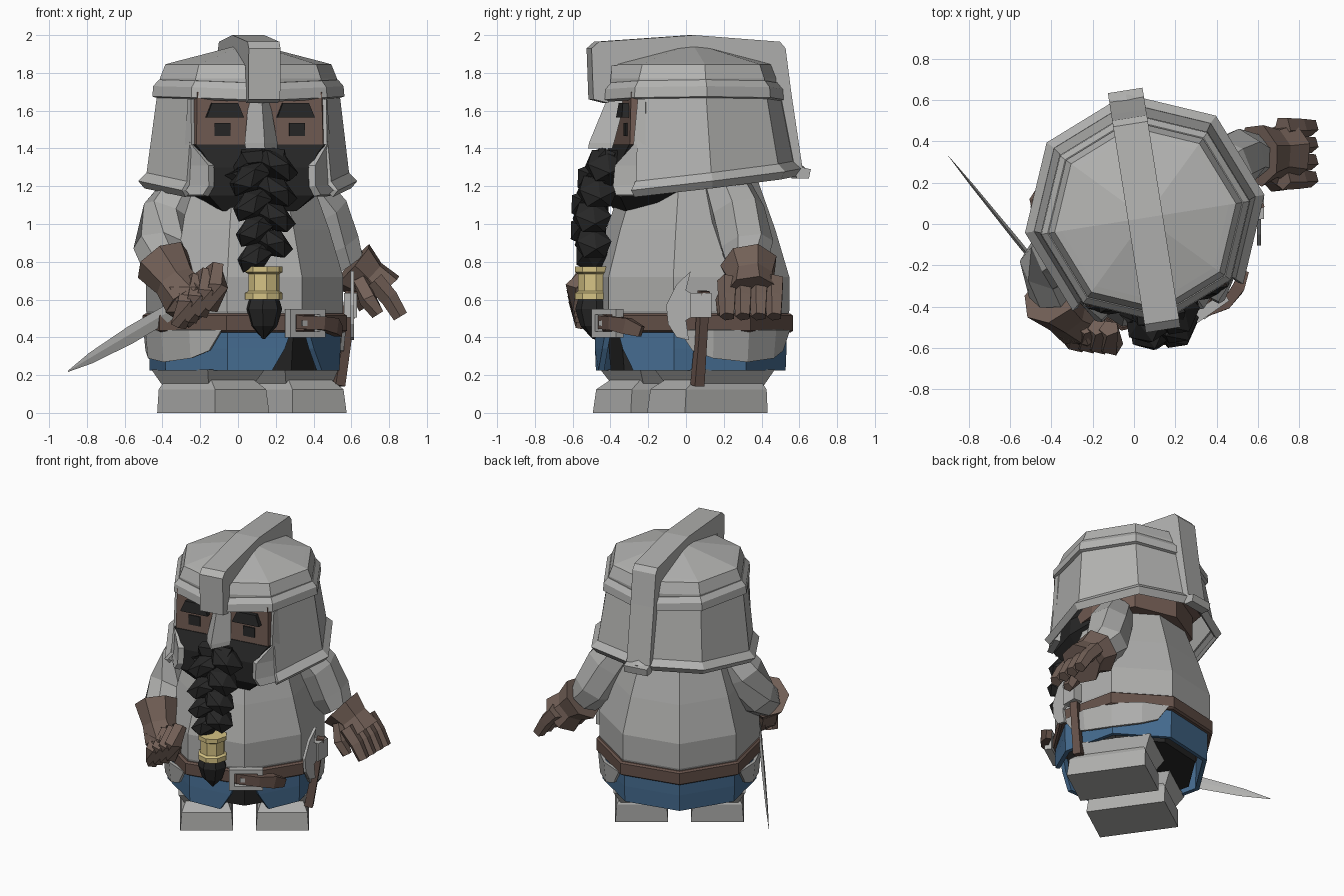
import bpy, bmesh, math
from mathutils import Matrix, Vector

if "Cube" in bpy.data.objects:
    bpy.data.objects.remove(bpy.data.objects["Cube"])


def material(name, r, g, b):
    m = bpy.data.materials.new(name)
    m.diffuse_color = (r, g, b, 1)
    m.use_nodes = True
    m.node_tree.nodes["Principled BSDF"].inputs["Base Color"].default_value = m.diffuse_color
    return m


STEEL = material("grey steel", .45, .45, .44)
CLOTH = material("grey cloth", .42, .42, .41)
BLACK = material("black hair", .02, .02, .02)
SKIN = material("brown skin", .165, .105, .085)
GLOVE = material("glove leather", .17, .117, .095)
LEATHER = material("belt leather", .13, .083, .067)
BLUE = material("blue cloth", .06, .15, .28)
GOLD = material("gold", .66, .54, .23)

WORLD = Matrix()
HEAD = Matrix.Translation((.055, .03, 0)) @ Matrix.Rotation(math.radians(9), 4, 'Z')
BODY = Matrix.Translation((.035, .025, 0)) @ Matrix.Rotation(math.radians(35), 4, 'Z')


def build(name, verts, faces, mat, M=WORLD, thick=0):
    bm = bmesh.new()
    vs = [bm.verts.new(M @ Vector(v)) for v in verts]
    for f in faces:
        bm.faces.new([vs[i] for i in f])
    bmesh.ops.recalc_face_normals(bm, faces=bm.faces)
    me = bpy.data.meshes.new(name)
    bm.to_mesh(me)
    bm.free()
    me.materials.append(mat)
    ob = bpy.data.objects.new(name, me)
    bpy.context.collection.objects.link(ob)
    if thick:
        s = ob.modifiers.new("thickness", 'SOLIDIFY')
        s.thickness, s.offset = thick, 0
    return ob


def loft(name, rings, mat, M=WORLD, closed=True, thick=0):
    """Skin rings of equal length; closed ones are capped, open ones are shells."""
    n = len(rings[0])
    verts = [v for r in rings for v in r]
    faces = [(k * n + i, k * n + (i + 1) % n, (k + 1) * n + (i + 1) % n, (k + 1) * n + i)
             for k in range(len(rings) - 1) for i in range(n if closed else n - 1)]
    if closed:
        faces += [tuple(range(n)), tuple(range(len(verts) - n, len(verts)))]
    return build(name, verts, faces, mat, M, thick)


def arc(r, z, degs=range(0, 360, 45), cx=0, cy=0, zf=lambda x, y: 0):
    out = []
    for d in degs:
        x, y = cx + r * math.cos(math.radians(d)), cy + r * math.sin(math.radians(d))
        out.append((x, y, z + zf(x, y)))
    return out


def turned(name, profile, mat, M=WORLD, cx=0, cy=0, n=8, zf=lambda x, y: 0):
    return loft(name, [arc(r, z, [i * 360 / n for i in range(n)], cx, cy, zf) for r, z in profile], mat, M)


def rect(z, x0, x1, y0, y1):
    return [(x0, y0, z), (x1, y0, z), (x1, y1, z), (x0, y1, z)]


def box(name, c, s, mat, M=WORLD):
    x, y, z = c
    a, b, h = s[0] / 2, s[1] / 2, s[2] / 2
    return loft(name, [rect(z + k, x - a, x + a, y - b, y + b) for k in (-h, h)], mat, M)


def tube(name, pts, mat, n=6, M=WORLD, flat=1):
    """Faceted limb through (x, y, z, radius) points."""
    P = [Vector(p[:3]) for p in pts]
    rings = []
    for i, p in enumerate(pts):
        q = (P[min(i + 1, len(P) - 1)] - P[max(i - 1, 0)]).to_track_quat('Z', 'Y')
        rings.append([P[i] + q @ Vector((p[3] * flat * math.cos(t), p[3] * math.sin(t), 0))
                      for t in [(k + .5) * math.tau / n for k in range(n)]])
    return loft(name, rings, mat, M)


def prism(name, yz, x0, x1, mat, M=WORLD):
    return loft(name, [[(x, y, z) for y, z in yz] for x in (x0, x1)], mat, M)


def lump(name, c, s, mat, M=WORLD, rot=(0, 0, 0)):
    bm = bmesh.new()
    bmesh.ops.create_icosphere(bm, subdivisions=1, radius=1)
    R = (Matrix.Rotation(rot[1], 4, 'Y') @ Matrix.Rotation(rot[0], 4, 'X'))
    bm.transform(M @ Matrix.Translation(c) @ R @ Matrix.Diagonal((*s, 1)))
    me = bpy.data.meshes.new(name)
    bm.to_mesh(me)
    bm.free()
    me.materials.append(mat)
    bpy.context.collection.objects.link(bpy.data.objects.new(name, me))


# Feet with sloped toes, and trouser cuffs
for s in (-1, 1):
    x0, x1 = s * .25 - .175, s * .25 + .175
    loft("foot", [rect(0, x0, x1, -.335, .2), rect(.125, x0 + .01, x1 - .01, -.32, .2),
                  rect(.2, x0 + .05, x1 - .05, -.21, .16)], CLOTH, BODY)
    loft("trouser_cuff", [rect(.13, x0 + .04, x1 - .04, -.22, .19),
                          rect(.23, x0 - .01, x1 + .01, -.28, .24)], CLOTH, BODY)

# Dark hips, blue skirt split at the front, grey tunic tails at the sides
turned("inner_hips", [(.43, .225), (.45, .44)], BLACK, BODY)
mid = list(range(-45, 226, 45))
loft("blue_skirt", [arc(.5, .43, [-84] + mid + [264]), arc(.5, .34, [-80] + mid + [260]),
                    arc(.495, .225, [-72] + mid + [252])], BLUE, BODY, False, .03)
for a in (0, 180):
    loft("tunic_tail", [arc(.53, .44, (a - 42, a - 22, a, a + 22, a + 42)),
                        [p for d, z in ((-34, .33), (-22, .29), (0, .27), (22, .29), (34, .33))
                         for p in arc(.515, z, [a + d])]], CLOTH, BODY, False, .02)

# Torso and belt
turned("torso", [(.50, .44), (.53, .54), (.53, .72), (.455, .97), (.35, 1.26)], CLOTH, BODY)
turned("belt", [(.535, .425), (.55, .435), (.55, .515), (.535, .525)], LEATHER, BODY)

# Buckle with hanging strap end
for z in (.415, .535):
    box("buckle_bar", (.01, -.545, z), (.22, .05, .03), STEEL, BODY)
for x in (-.085, .105):
    box("buckle_post", (x, -.545, .475), (.035, .05, .15), STEEL, BODY)
box("buckle_prong", (.03, -.56, .475), (.12, .03, .03), STEEL, BODY)
tube("strap_end", [(-.05, -.535, .48, .05), (.1, -.575, .475, .05), (.19, -.545, .46, .06),
                   (.26, -.50, .43, .04)], LEATHER, 4, BODY, .7)

# Helmet: dome, brim band, crest, neck guard
arch = lambda x, y: .02 * min(1, abs(x) / .5)
turned("helmet_dome", [(.475, 1.66), (.475, 1.77), (.445, 1.845), (.41, 1.855), (.02, 1.955)], STEEL, HEAD)
turned("helmet_brim", [(.48, 1.645), (.515, 1.655), (.51, 1.71), (.48, 1.745)], STEEL, HEAD, zf=arch)
prism("helmet_crest", [(-.54, 1.66), (-.55, 1.93), (-.51, 1.965), (0, 2.0), (.46, 1.965), (.49, 1.93),
                       (.52, 1.7), (.58, 1.30), (.625, 1.29), (.615, 1.24), (.55, 1.24), (.46, 1.7),
                       (.40, 1.84), (-.44, 1.84), (-.46, 1.64)], -.085, .085, STEEL, HEAD)
tilt = lambda x, y: .12 * y
loft("neck_guard", [arc(.475, 1.68, mid), arc(.53, 1.25, mid, 0, .02, tilt)], STEEL, HEAD, False, .03)
loft("neck_guard_flare", [arc(.535, 1.26, mid, 0, .02, tilt), arc(.575, 1.225, mid, 0, .02, tilt),
                          arc(.545, 1.195, mid, 0, .02, tilt)], STEEL, HEAD, False, .025)
for s in (-1, 1):
    loft("cheek_guard", [[(s * (.355 + (1.66 - z) * .07), -.30, z), (s * x, y, z)] for x, y, z in
                         ((.345, -.34, 1.66), (.345, -.36, 1.42), (.27, -.445, 1.31),
                          (.27, -.455, 1.2), (.30, -.445, 1.15))], STEEL, HEAD, False, .04)
loft("nose_guard", [[(-w, b, z), (0, f, z), (w, b, z)] for z, w, b, f in
                    ((1.4, .085, -.44, -.555), (1.43, .088, -.43, -.55), (1.67, .055, -.36, -.45))], STEEL, HEAD)

# Head, eyes, brows
outline = [(-.34, -.385), (.34, -.385), (.44, 0), (.33, .33), (0, .46), (-.33, .33), (-.44, 0)]
loft("head", [[(x * k, y * k, z) for x, y in outline] for z, k in ((1.23, .88), (1.4, .88), (1.41, 1), (1.7, .98))],
     SKIN, HEAD)
for s in (-1, 1):
    box("eye", (s * .2, -.386, 1.5), (.085, .009, .07), BLACK, HEAD)
    loft("eyebrow", [rect(1.565, s * .19 - .1, s * .19 + .1, -.42, -.36),
                     rect(1.64, s * .19 - .07, s * .19 + .07, -.41, -.36)], BLACK, HEAD)

# Beard mass and moustache
loft("beard", [[(-w, y, z), (w, y, z), (w + .08, -.22, z + b / 2), (w + .08, -.05, z + b),
                (-w - .08, -.05, z + b), (-w - .08, -.22, z + b / 2)] for z, w, y, b in
               ((1.07, .2, -.38, .09), (1.15, .28, -.43, .05), (1.3, .265, -.435, 0), (1.38, .31, -.405, 0),
                (1.42, .345, -.39, 0))], BLACK, HEAD)
for s in (-1, 1):
    tube("moustache", [(0, -.48, 1.36, .05), (s * .09, -.47, 1.35, .055), (s * .15, -.44, 1.27, .05),
                       (s * .05, -.48, 1.2, .03)], BLACK, 5, HEAD)

# Braid: crossing strands, gold bead, pointed tip
for i in range(8):
    t, s = i / 7, (-1) ** i
    lump("braid_strand", (s * (.075 - .03 * t), -.47 - .075 * math.sin(t * 2.4), 1.31 - .48 * t),
         (.135 - .02 * t, .125 - .02 * t, .075), BLACK, HEAD, (0, s * .6))
turned("braid_bead", [(.10, .60), (.10, .635), (.083, .645), (.083, .735), (.10, .745), (.10, .775)],
       GOLD, HEAD, 0, -.525)
turned("braid_tip", [(.005, .39), (.07, .46), (.098, .55), (.08, .61)], BLACK, HEAD, 0, -.525, 7)

# Sleeves
tube("right_sleeve", [(-.24, -.08, 1.24, .12), (-.36, -.13, 1.05, .15), (-.41, -.2, .87, .145),
                      (-.39, -.34, .77, .12)], CLOTH, 7)
tube("left_sleeve", [(.32, .2, 1.24, .12), (.44, .27, 1.06, .15), (.51, .32, .88, .145),
                     (.58, .33, .78, .11)], CLOTH, 7)

# Right glove: cuff, closed fist and fingers
tube("right_cuff", [(-.40, -.35, .80, .155), (-.33, -.43, .69, .115), (-.27, -.47, .6, .13)], GLOVE, 7)
lump("right_fist", (-.26, -.48, .6), (.14, .13, .15), GLOVE)
for i in range(4):
    o = Vector((-.325 + .055 * i, -.51 - .005 * i, .54 + .03 * i))
    tube("right_finger", [(*(o + Vector((.04, .02, .14))), .05), (*(o + Vector((.05, -.06, .04))), .058),
                          (*(o + Vector((.01, -.03, -.08))), .045)], GLOVE, 5)

# Left glove: cuff, open hand, fingers and thumb
tube("left_cuff", [(.60, .335, .78, .155), (.68, .345, .71, .12), (.75, .35, .63, .145)], GLOVE, 7)
for i in range(4):
    y = .22 + .083 * i
    tube("left_finger", [(.72, y, .7, .055), (.80, y, .61, .05), (.86, y, .51, .042)], GLOVE, 5)
tube("left_thumb", [(.65, .25, .7, .05), (.69, .2, .6, .05), (.74, .2, .52, .035)], GLOVE, 5)

# Dagger: flat blade swept back from the fist
tube("dagger_grip", [(-.17, -.55, .64, .03), (-.34, -.38, .54, .035)], LEATHER, 6)
a, b, wide = Vector((-.3, -.41, .57)), Vector((-.9, .33, .22)), Vector((-.2, .2, .77)).normalized()
side = (b - a).cross(wide).normalized()
loft("dagger_blade", [[c + wide * w, c + side * w * .25, c - wide * w, c - side * w * .25] for c, w in
                      ((a, .045), (a.lerp(b, .45), .048), (a.lerp(b, .8), .03), (b, .003))], STEEL)

# Hand axe at the belt
tube("axe_handle", [(.53, .06, .145, .04), (.57, .08, .4, .035), (.60, .095, .645, .035)], LEATHER, 4)
box("axe_socket", (.595, .08, .57), (.07, .11, .13), STEEL)
prism("axe_blade", [(.05, .62), (.0, .65), (.025, .75), (-.05, .68), (-.105, .57), (-.095, .47), (-.05, .40),
                    (.015, .385), (.0, .49), (.05, .52)], .595, .615, STEEL)
